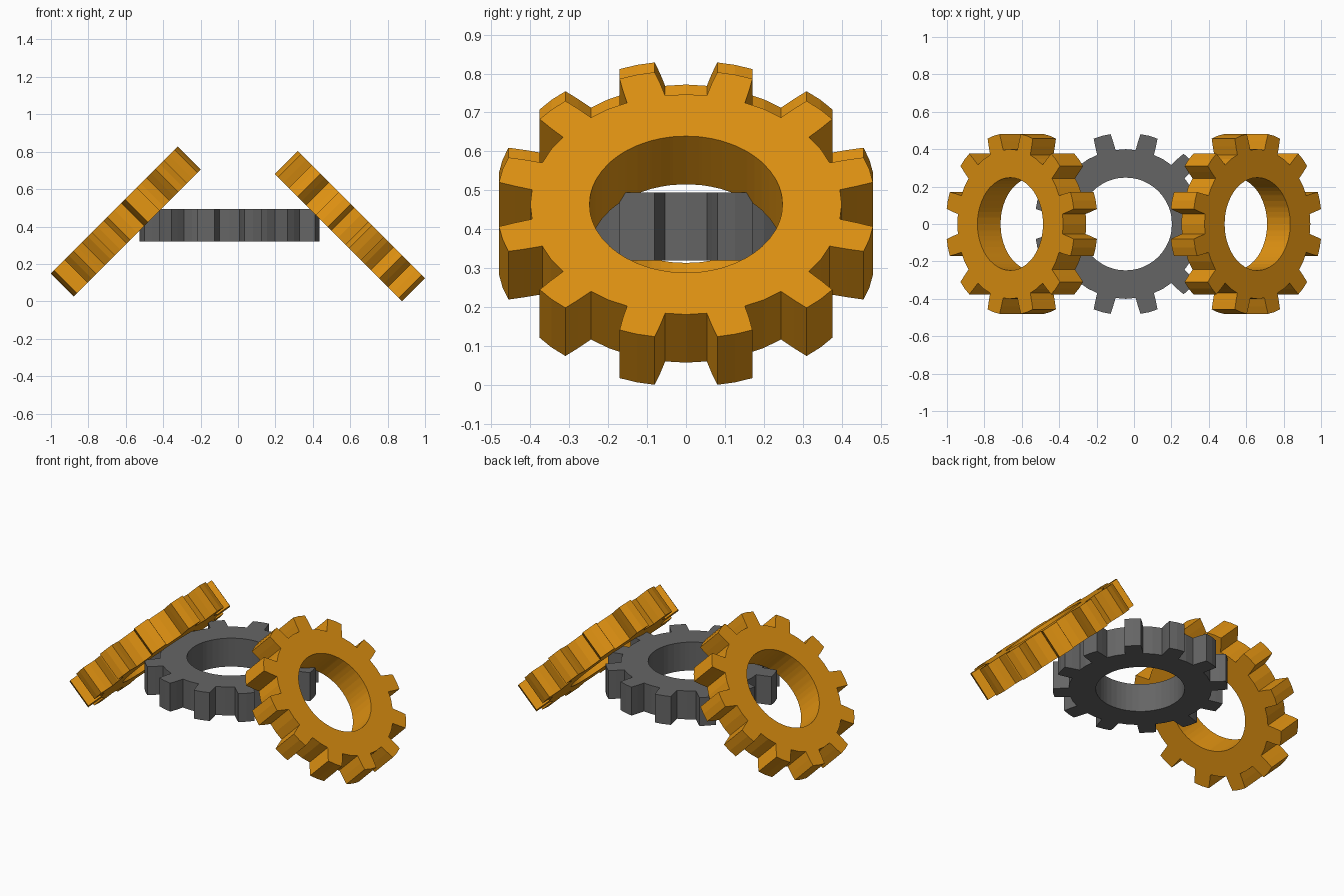
import bpy, bmesh
from math import sin, cos, radians

if "Cube" in bpy.data.objects:
    bpy.data.objects.remove(bpy.data.objects["Cube"])

TEETH = 12
PITCH = 360 / TEETH
HALF = 0.0875          # half thickness
HOLE = 0.248           # bore radius

# One tooth: (angle from the tooth centre in degrees, radius); the root follows
TOOTH = [(-7.3, 0.399), (-6.4, 0.445), (-5.5, 0.487), (0, 0.488),
         (5.5, 0.487), (6.4, 0.445), (7.3, 0.399), (15, 0.4)]


def material(name, rgb):
    m = bpy.data.materials.new(name)
    m.diffuse_color = (*rgb, 1)
    m.use_nodes = True
    m.node_tree.nodes["Principled BSDF"].inputs["Base Color"].default_value = m.diffuse_color
    return m


def gear(name, mat, location, tilt):
    # matching outer and bore outlines, bridged into a ring
    polar = [(radians(PITCH * (i + 0.5) + a), r)
             for i in range(TEETH) for a, r in TOOTH]
    n = len(polar)
    bm = bmesh.new()

    def loop(z, radius=None):
        return [bm.verts.new(((radius or r) * cos(a), (radius or r) * sin(a), z))
                for a, r in polar]

    rings = [loop(-HALF), loop(HALF), loop(HALF, HOLE), loop(-HALF, HOLE)]
    for k in range(4):
        p, q = rings[k], rings[(k + 1) % 4]
        for i in range(n):
            j = (i + 1) % n
            bm.faces.new((p[i], p[j], q[j], q[i]))
    bmesh.ops.recalc_face_normals(bm, faces=bm.faces)
    me = bpy.data.meshes.new(name)
    bm.to_mesh(me)
    bm.free()
    me.materials.append(mat)
    ob = bpy.data.objects.new(name, me)
    ob.location = location
    ob.rotation_euler = (0, radians(tilt), 0)
    bpy.context.collection.objects.link(ob)
    return ob


orange = material("orange", (0.75, 0.29, 0.006))
grey = material("dark_grey", (0.13, 0.13, 0.13))

# Flat middle gear and the two tilted side gears
gear("middle_gear", grey, (-0.045, 0, 0.407), 0)
gear("left_gear", orange, (-0.6, 0, 0.427), -45)
gear("right_gear", orange, (0.598, 0, 0.402), 45)
